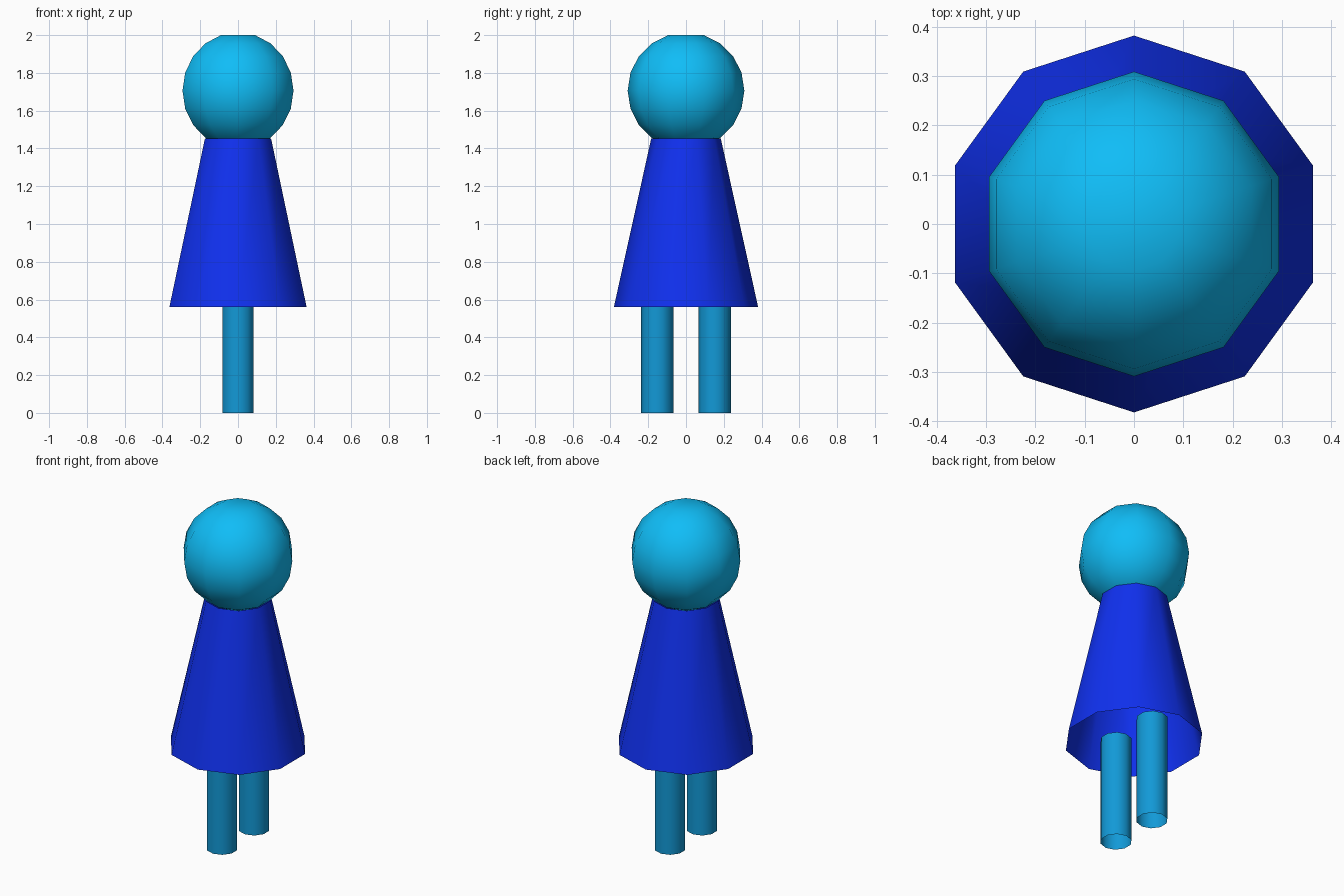
import bpy, bmesh
from math import sin, cos, pi, radians

if "Cube" in bpy.data.objects:
    bpy.data.objects.remove(bpy.data.objects["Cube"])

SIDES = 10


def material(name, rgb):
    mat = bpy.data.materials.new(name)
    mat.diffuse_color = (*rgb, 1.0)
    mat.use_nodes = True
    mat.node_tree.nodes["Principled BSDF"].inputs["Base Color"].default_value = mat.diffuse_color
    return mat


def lathe(name, profile, mat, y=0.0, capped=False):
    """Sweep (radius, z) points, bottom to top, into a smooth ten-sided shell."""
    bm = bmesh.new()
    rings = []
    for r, z in profile:
        angles = [pi / 2 + 2 * pi * i / SIDES for i in range(SIDES)]
        rings.append([bm.verts.new((r * cos(a), r * sin(a), z)) for a in angles])
    for low, high in zip(rings, rings[1:]):
        for i in range(SIDES):
            j = (i + 1) % SIDES
            bm.faces.new((low[i], low[j], high[j], high[i]))
    if capped:
        bm.faces.new(rings[0][::-1])
        bm.faces.new(rings[-1])
    for f in bm.faces:
        f.smooth = True
    mesh = bpy.data.meshes.new(name)
    bm.to_mesh(mesh)
    bm.free()
    mesh.materials.append(mat)
    obj = bpy.data.objects.new(name, mesh)
    obj.location.y = y
    bpy.context.collection.objects.link(obj)
    return obj


blue = material("dress_blue", (0.005, 0.03, 0.87))
cyan = material("head_cyan", (0.005, 0.51, 0.93))
teal = material("leg_cyan", (0.006, 0.32, 0.68))

# Head: sphere with rings every 18 degrees and flat poles
R, HEAD_Z = 0.309, 1.706
head_profile = [(R * cos(radians(a)), HEAD_Z + R * sin(radians(a)))
                for a in range(-72, 73, 18)]
lathe("head", head_profile, cyan, capped=True)

# Dress: flared shell, open underneath
lathe("dress", [(0.382, 0.56), (0.184, 1.453)], blue)

# Legs: thin tubes ending just inside the dress
for name, y in (("front_leg", -0.152), ("back_leg", 0.152)):
    lathe(name, [(0.086, 0.0), (0.086, 0.64)], teal, y=y)
